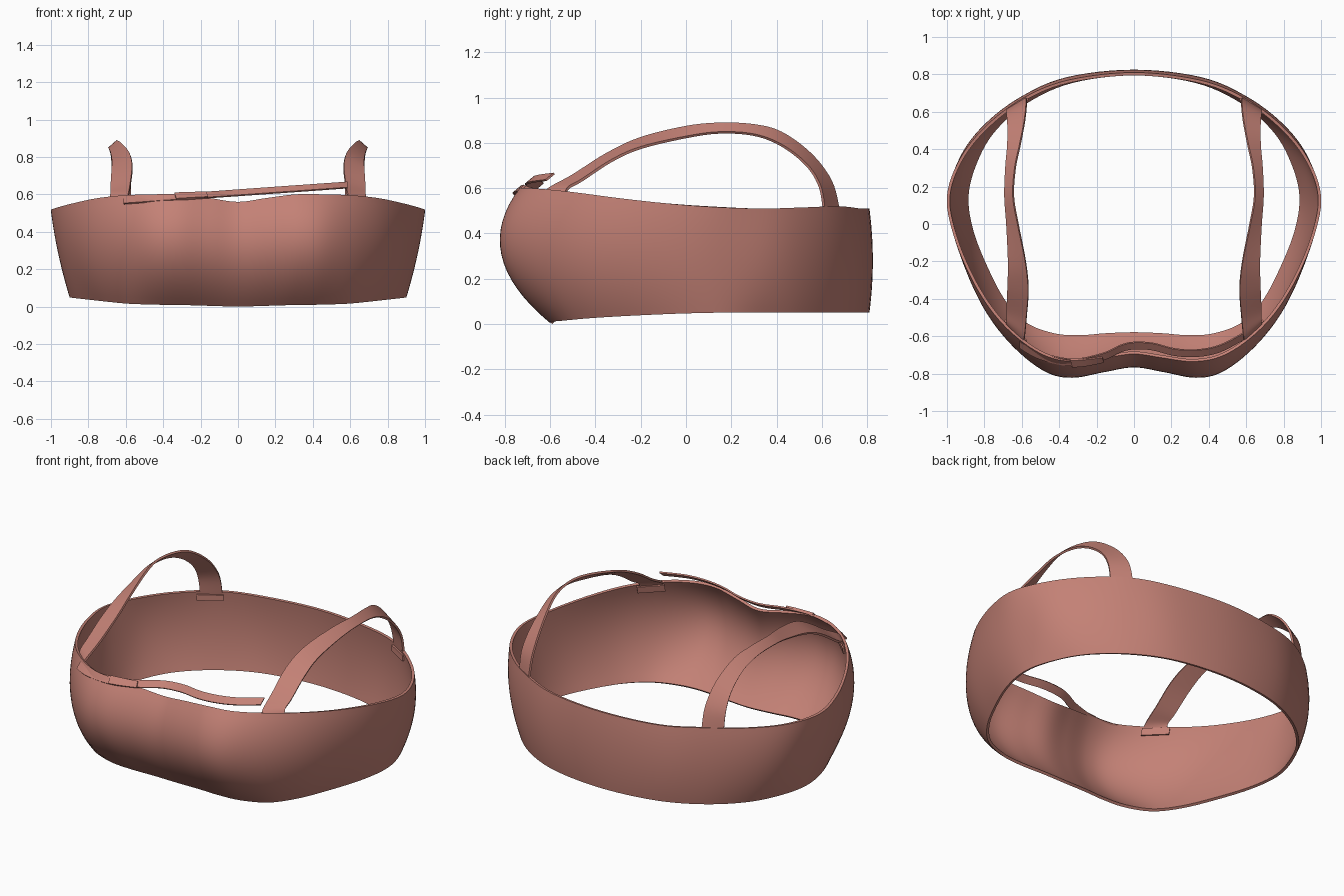
import bpy
from mathutils import Vector

if "Cube" in bpy.data.objects:
    bpy.data.objects.remove(bpy.data.objects["Cube"])

mat = bpy.data.materials.new("fabric")
mat.diffuse_color = (0.55, 0.22, 0.18, 1)
mat.use_nodes = True
mat.node_tree.nodes["Principled BSDF"].inputs["Base Color"].default_value = mat.diffuse_color


def smooth(pts, steps, closed=False):
    """Catmull-Rom curve through the points."""
    p = [Vector(q) for q in pts]
    n = len(p)
    out = []
    for i in range(n if closed else n - 1):
        if closed:
            a, b, c, d = (p[(i + k) % n] for k in (-1, 0, 1, 2))
        else:
            a, b, c, d = p[max(i - 1, 0)], p[i], p[i + 1], p[min(i + 2, n - 1)]
        for s in range(steps):
            t = s / steps
            out.append(0.5 * (2 * b + (c - a) * t + (2 * a - 5 * b + 4 * c - d) * t ** 2
                              + (3 * b - a - 3 * c + d) * t ** 3))
    if not closed:
        out.append(p[-1])
    return out


def sheet(name, rows, thickness, offset, closed=False):
    """Quad sheet between successive rows, thickened into cloth."""
    n = len(rows[0])
    faces = []
    for j in range(len(rows) - 1):
        for i in range(n if closed else n - 1):
            k = (i + 1) % n
            faces.append((j * n + i, (j + 1) * n + i, (j + 1) * n + k, j * n + k))
    me = bpy.data.meshes.new(name)
    me.from_pydata([v for r in rows for v in r], [], faces)
    me.materials.append(mat)
    ob = bpy.data.objects.new(name, me)
    bpy.context.collection.objects.link(ob)
    mod = ob.modifiers.new("cloth", 'SOLIDIFY')
    mod.thickness, mod.offset = thickness, offset
    bpy.ops.object.select_all(action='DESELECT')
    ob.select_set(True)
    bpy.context.view_layer.objects.active = ob
    bpy.ops.object.modifier_apply(modifier="cloth")
    bpy.ops.object.shade_smooth_by_angle()
    return ob


def ring(half):
    """Mirror a half outline (back centre to front centre) into a closed loop."""
    return smooth(half + [(-x, y, z) for x, y, z in half[-2:0:-1]], 6, True)


# Chest band: bottom, fullest and top outlines
bottom = ring([(0, .81, .05), (.33, .77, .05), (.57, .665, .05), (.75, .51, .05), (.85, .34, .05),
               (.9, .15, .05), (.87, -.05, .045), (.78, -.27, .035), (.69, -.43, .025), (.58, -.54, .015),
               (.43, -.595, .01), (.29, -.605, .008), (.15, -.595, .004), (0, -.59, 0)])
middle = ring([(0, .825, 0), (.36, .785, 0), (.605, .68, 0), (.8, .53, 0), (.92, .36, 0),
               (.965, .15, 0), (.945, -.06, 0), (.87, -.3, 0), (.77, -.5, 0), (.63, -.67, 0),
               (.47, -.79, 0), (.33, -.82, 0), (.16, -.79, 0), (0, -.765, 0)])
top = ring([(0, .81, .51), (.35, .77, .51), (.59, .675, .52), (.79, .525, .515), (.93, .35, .51),
            (1, .15, .515), (.965, -.06, .53), (.87, -.29, .555), (.75, -.48, .58), (.61, -.62, .595),
            (.46, -.71, .6), (.31, -.735, .6), (.15, -.715, .58), (0, -.695, .56)])
M = 0.55
rows = []
for j in range(17):
    t = j / 16
    wb, wm, wt = (t - M) * (t - 1) / M, t * (t - 1) / (M * (M - 1)), t * (t - M) / (1 - M)
    row = []
    for b, m, u in zip(bottom, middle, top):
        v = b * wb + m * wm + u * wt
        v.z = b.z + (u.z - b.z) * t
        row.append(v)
    rows.append(row)
sheet("chest_band", rows, 0.016, -1, True)

# Shoulder straps, twisted at the crest
inner = [(.595, -.645, .56), (.585, -.6, .6), (.575, -.5, .655), (.565, -.35, .75), (.58, -.2, .82),
         (.62, 0, .87), (.645, .15, .885), (.635, .3, .878), (.61, .42, .845), (.585, .55, .75),
         (.575, .64, .63), (.575, .675, .5)]
outer = [(.685, -.535, .56), (.68, -.52, .6), (.68, -.46, .635), (.675, -.33, .72), (.672, -.2, .778),
         (.68, 0, .825), (.69, .15, .845), (.685, .3, .835), (.675, .42, .79), (.675, .53, .705),
         (.68, .59, .61), (.68, .61, .5)]
back_tab = ([(.565, .668, .5), (.565, .668, .465)], [(.69, .592, .5), (.69, .592, .465)])
front_tab = ([(.58, -.622, .575), (.58, -.632, .535)], [(.69, -.515, .575), (.69, -.525, .535)])


def ribbon(name, a, b, thick, side=1):
    def flip(pts):
        return [(x * side, y, z) for x, y, z in pts]
    a, b = smooth(flip(a), 6), smooth(flip(b), 6)
    mid = [(p + q) / 2 for p, q in zip(a, b)]
    return sheet(name, [a, mid, b], thick, 0)


for side, label in ((1, "right"), (-1, "left")):
    ribbon(label + "_shoulder_strap", inner, outer, 0.012, side)
    ribbon(label + "_back_tab", *back_tab, 0.012, side)
    ribbon(label + "_front_tab", *front_tab, 0.012, side)

# Loose strip running across the front neckline
path = [(-.61, -.645), (-.5, -.705), (-.33, -.74), (-.17, -.71), (-.07, -.665), (0, -.65),
        (.1, -.655), (.22, -.685), (.34, -.69), (.46, -.665), (.585, -.6)]
upper = [(x, y + .018, .58 + (x + .61) * .071) for x, y in path]
lower = [(x, y - .018, .55 + (x + .61) * .071) for x, y in path]
ribbon("neckline_strip", upper, lower, 0.009)

# Small overlapping fold on the strip
ribbon("strip_fold", [(-.34, -.728, .607), (-.25, -.722, .61), (-.17, -.712, .612)],
       [(-.33, -.765, .575), (-.25, -.757, .58), (-.16, -.738, .585)], 0.009)
